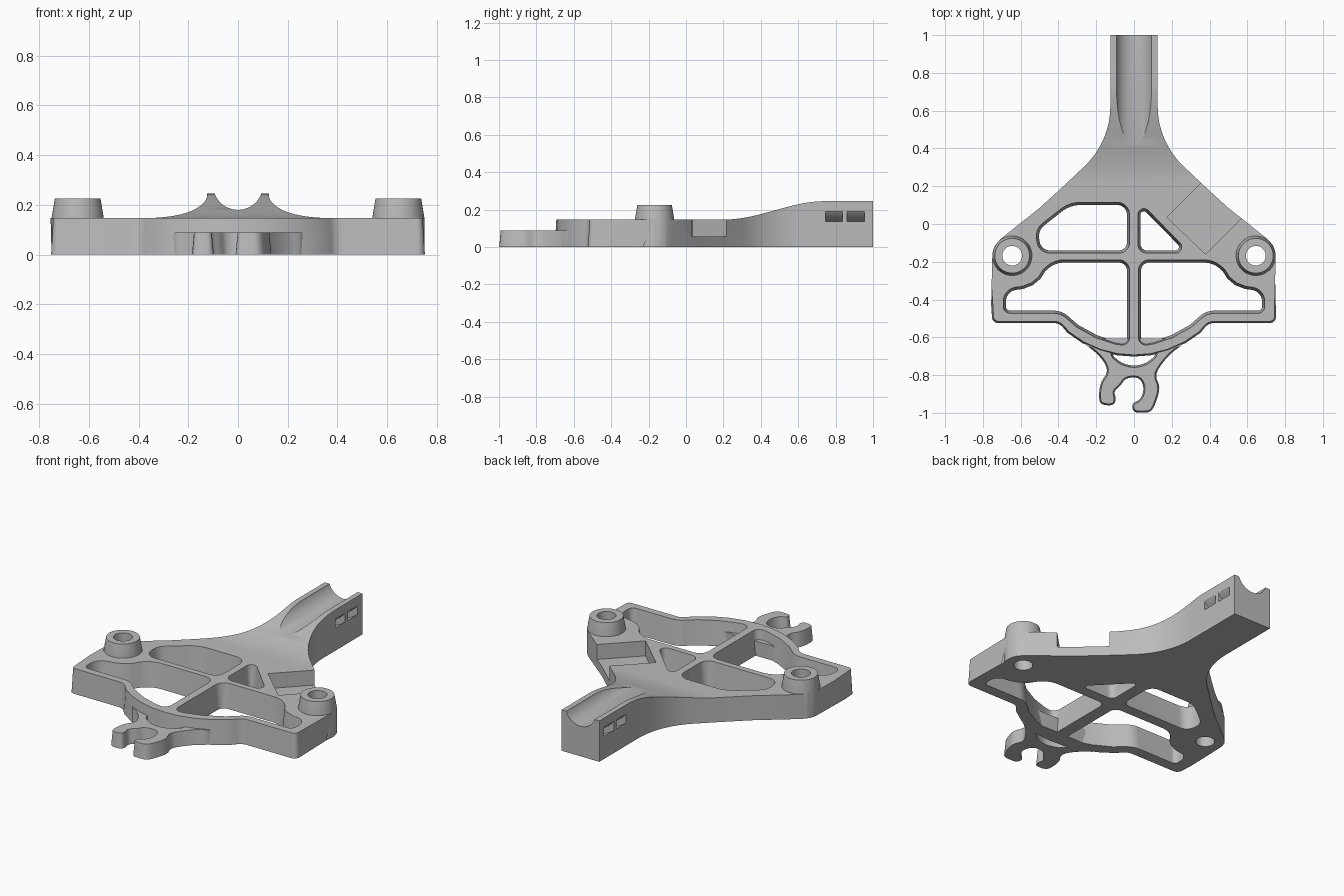
import bpy, bmesh
from math import sin, cos, pi
from mathutils import Vector

old = bpy.data.objects.get("Cube")
if old:
    bpy.data.objects.remove(old)

grey = bpy.data.materials.new("plain grey")
grey.use_nodes = True
grey.diffuse_color = (0.5, 0.5, 0.5, 1)
grey.node_tree.nodes["Principled BSDF"].inputs["Base Color"].default_value = (0.5, 0.5, 0.5, 1)


def finish(name, bm):
    bmesh.ops.recalc_face_normals(bm, faces=bm.faces[:])
    mesh = bpy.data.meshes.new(name)
    bm.to_mesh(mesh)
    bm.free()
    mesh.materials.append(grey)
    ob = bpy.data.objects.new(name, mesh)
    bpy.context.scene.collection.objects.link(ob)
    return ob


def rounded(points, steps=8):
    """Fillet with a circular arc every corner that carries a third value, the cut length."""
    out = []
    for i, p in enumerate(points):
        c = Vector(p[:2])
        if len(p) < 3:
            out.append(c)
            continue
        u = (Vector(points[i - 1][:2]) - c).normalized()
        v = (Vector(points[(i + 1) % len(points)][:2]) - c).normalized()
        a, b = c + u * p[2], c + v * p[2]
        w = sin(u.angle(v) / 2)
        for k in range(steps + 1):
            t = k / steps
            f, g, h = (1 - t) ** 2, 2 * w * t * (1 - t), t * t
            out.append((a * f + c * g + b * h) / (f + g + h))
    return out


def softened(points, rounds=2):
    """Corner cutting for flowing outlines."""
    pts = [Vector(p) for p in points]
    for _ in range(rounds):
        new = []
        for p, q in zip(pts, pts[1:] + pts[:1]):
            new += [p.lerp(q, 0.25), p.lerp(q, 0.75)]
        pts = new
    return pts


def mirrored(points):
    return [(-p[0], *p[1:]) for p in reversed(points)]


def circle(x, y, r, n=48):
    return [Vector((x + r * cos(2 * pi * k / n), y + r * sin(2 * pi * k / n))) for k in range(n)]


def offset(pts, d, limit):
    n = len(pts)
    area = sum(pts[i - 1].x * pts[i].y - pts[i].x * pts[i - 1].y for i in range(n))
    side = 1 if area > 0 else -1
    out = []
    for i, p in enumerate(pts):
        t = (p - pts[i - 1]).normalized() + (pts[(i + 1) % n] - p).normalized()
        t.normalize()
        out.append(p + Vector((t.y, -t.x)) * side * (d if p.y < limit else 0))
    return out


def prism(name, pts, lo, hi, grow_lo=0, grow_hi=0, limit=9, axes="xyz"):
    """Extrude an outline from lo to hi, with draft; axes names outline and depth axes."""
    bm = bmesh.new()
    pts = [Vector(p[:2]) for p in pts]
    rings = []
    for depth, grow in ((lo, grow_lo), (hi, grow_hi)):
        ring = []
        for p in offset(pts, grow, limit):
            co = dict(zip(axes, (p.x, p.y, depth)))
            ring.append(bm.verts.new((co["x"], co["y"], co["z"])))
        bm.faces.new(ring)
        rings.append(ring)
    a, b = rings
    for i in range(len(a)):
        bm.faces.new((a[i - 1], a[i], b[i], b[i - 1]))
    return finish(name, bm)


def combine(ob, tool, operation="DIFFERENCE"):
    mod = ob.modifiers.new("cut", "BOOLEAN")
    mod.operation, mod.solver, mod.object = operation, "EXACT", tool
    bpy.context.view_layer.objects.active = ob
    bpy.ops.object.modifier_apply(modifier=mod.name)
    bpy.data.objects.remove(tool)


def lathe(name, profile, x, y, n=48):
    bm = bmesh.new()
    rings = [[bm.verts.new((p.x, p.y, z)) for p in circle(x, y, r, n)] for r, z in profile]
    for j in range(len(rings)):
        a, b = rings[j - 1], rings[j]
        for i in range(n):
            bm.faces.new((a[i - 1], a[i], b[i], b[i - 1]))
    return finish(name, bm)


DECK, ARM = 0.147, 0.245
BOSS_X, BOSS_Y = 0.645, -0.168

# Frame: side profile of the rising arm, trimmed to the plan outline
half = [(0.125, 1), (0.125, 0.435, 0.19), (0.39, 0.185), (0.5, 0.085), (0.707, -0.08),
        (0.737, -0.115), (0.75, -0.165), (0.75, -0.522, 0.03), (0.395, -0.522, 0.03),
        (0.35, -0.575), (0.27, -0.63), (0.18, -0.67), (0.09, -0.693)]
rise = []
for k in range(25):
    t = k / 24
    rise.append((0.74 - 0.53 * t, ARM - (ARM - DECK) * t * t * (3 - 2 * t)))
side = [(-0.9, 0), (1.1, 0), (1.1, ARM)] + rise + [(-0.9, DECK)]
frame = prism("frame", side, -1, 1, axes="yzx")
plan = rounded(half + [(0, -0.70)] + mirrored(half))
combine(frame, prism("plan_cutter", plan, -0.1, 0.4, 0.008, -0.022, -0.17), "INTERSECT")

# Drafted openings
upper = [(-0.34, 0.108, 0.06), (-0.03, 0.108, 0.06), (-0.03, -0.147, 0.05),
         (-0.5, -0.147, 0.055), (-0.515, -0.03, 0.045)]
triangle = [(0.028, 0.11, 0.06), (0.028, -0.147, 0.04), (0.28, -0.147, 0.06)]
lower = [(-0.03, -0.197, 0.05), (-0.42, -0.197, 0.05), (-0.475, -0.245), (-0.5, -0.285),
         (-0.54, -0.318), (-0.59, -0.337), (-0.685, -0.35, 0.06), (-0.685, -0.466, 0.03),
         (-0.385, -0.466, 0.04), (-0.30, -0.54), (-0.2, -0.595), (-0.1, -0.628),
         (-0.03, -0.64, 0.04)]
for pts in (upper, triangle, lower, mirrored(lower)):
    combine(frame, prism("opening_cutter", rounded(pts), -0.05, 0.3, -0.012, 0.022))

# Square recess in the left shoulder
recess = [(0.55, 0.41), (0.175, 0.035), (0.38, -0.16), (0.76, 0.22)]
combine(frame, prism("recess_cutter", recess, 0.057, 0.4))

# Round trough along the arm, and curved strap slots passing beneath it
combine(frame, prism("trough_cutter", circle(0, 0.28, 0.1, 64), 0.3, 1.2, axes="xzy"))
arc = [pi + pi * k / 24 for k in range(25)]
strap = [(0.19 * cos(a), 0.28 + 0.19 * sin(a)) for a in arc]
strap += [(0.154 * cos(a), 0.28 + 0.154 * sin(a)) for a in reversed(arc)]
for y in (0.745, 0.862):
    combine(frame, prism("strap_cutter", strap, y, y + 0.092, axes="xzy"))

# Mounting bosses
parts = [frame]
for label, s in (("left", 1), ("right", -1)):
    combine(frame, prism("bore_cutter", circle(s * BOSS_X, BOSS_Y, 0.07), -0.1, 0.4))
    wall = [(0.052, 0), (0.105, 0), (0.105, DECK), (0.092, 0.225), (0.052, 0.225)]
    parts.append(lathe(label + "_boss", wall, s * BOSS_X, BOSS_Y))

# Open hook at the front with a crescent opening behind it
hook_line = [(-0.25, -0.605), (-0.27, -0.63), (-0.2, -0.68), (-0.15, -0.74), (-0.14, -0.79),
             (-0.18, -0.84), (-0.188, -0.94), (-0.16, -0.96), (-0.105, -0.96), (-0.095, -0.925),
             (-0.107, -0.885), (-0.07, -0.855), (-0.045, -0.815), (0.03, -0.81),
             (0.055, -0.87), (0.035, -0.93), (-0.012, -0.95), (-0.005, -0.995),
             (0.04, -1.0), (0.095, -0.995), (0.125, -0.92), (0.138, -0.86), (0.11, -0.80),
             (0.15, -0.735), (0.2, -0.68), (0.27, -0.63), (0.25, -0.605)]
hook = prism("hook", softened(hook_line), 0, 0.088, 0, -0.008, -0.65)
crescent = [(-0.12, -0.66), (0.12, -0.66), (0.12, -0.70, 0.02), (0.07, -0.742, 0.03),
            (0, -0.76, 0.03), (-0.07, -0.742, 0.03), (-0.12, -0.70, 0.02)]
combine(hook, prism("crescent_cutter", rounded(crescent), -0.05, 0.2, -0.012, 0.015))
parts.append(hook)

bpy.ops.object.select_all(action="DESELECT")
for ob in parts:
    ob.select_set(True)
bpy.context.view_layer.objects.active = frame
bpy.ops.object.shade_smooth_by_angle(angle=0.5)
